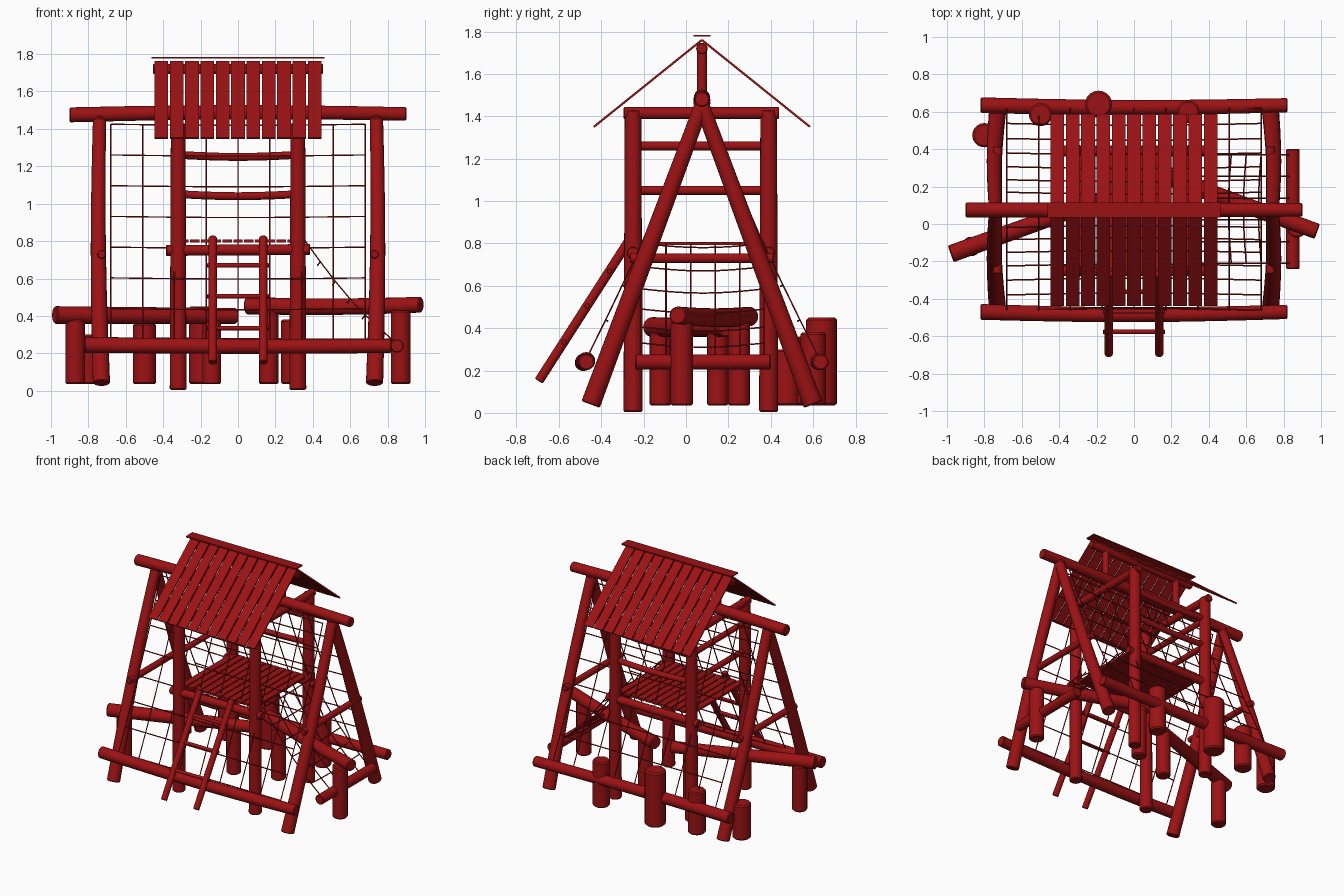
import bpy, bmesh, math
from mathutils import Vector

cube = bpy.data.objects.get("Cube")
if cube:
    bpy.data.objects.remove(cube, do_unlink=True)

paint = bpy.data.materials.new("dark_red")
paint.use_nodes = True
RED = (0.33, 0.006, 0.007, 1)
paint.diffuse_color = RED
paint.node_tree.nodes["Principled BSDF"].inputs["Base Color"].default_value = RED


def finish(name, bm):
    bmesh.ops.recalc_face_normals(bm, faces=bm.faces)
    mesh = bpy.data.meshes.new(name)
    bm.to_mesh(mesh)
    bm.free()
    mesh.materials.append(paint)
    obj = bpy.data.objects.new(name, mesh)
    bpy.context.collection.objects.link(obj)
    return obj


def sweep(bm, a, b, r0, r1, bend, sides, steps):
    """Tapered round bar from a to b, bowed by the bend vector."""
    a, b, bend = Vector(a), Vector(b), Vector(bend)
    turn = (b - a).to_track_quat('Z', 'Y')
    rings = []
    for i in range(steps + 1):
        t = i / steps
        centre = a.lerp(b, t) + bend * math.sin(math.pi * t)
        r = r0 + (r1 - r0) * t
        ring = []
        for k in range(sides):
            ang = math.tau * k / sides
            ring.append(bm.verts.new(centre + turn @ Vector((r * math.cos(ang), r * math.sin(ang), 0))))
        rings.append(ring)
    for low, high in zip(rings, rings[1:]):
        for k in range(sides):
            n = (k + 1) % sides
            bm.faces.new((low[k], low[n], high[n], high[k])).smooth = True
    bm.faces.new(rings[0])
    bm.faces.new(rings[-1])


def log(name, a, b, r0, r1=None, bend=(0, 0, 0)):
    bm = bmesh.new()
    sweep(bm, a, b, r0, r1 or r0, bend, 20, 6)
    # Softened log ends
    rims = [e for e in bm.edges if any(len(f.verts) > 4 for f in e.link_faces)]
    bmesh.ops.bevel(bm, geom=rims, offset=min(r0, r1 or r0) * 0.15, segments=1, affect='EDGES')
    return finish(name, bm)


def plank(name, centre, size, tilt=0):
    bm = bmesh.new()
    bmesh.ops.create_cube(bm, size=1)
    bmesh.ops.scale(bm, vec=size, verts=bm.verts)
    obj = finish(name, bm)
    obj.location = centre
    obj.rotation_euler.x = tilt
    return obj


def net(name, point, across, along, sag):
    """Rope grid on the surface point(u, v), u and v from 0 to 1."""
    bm = bmesh.new()
    for i in range(across + 1):
        u = i / across
        for j in range(6):
            sweep(bm, point(u, j / 6), point(u, (j + 1) / 6), 0.004, 0.004, (0, 0, 0), 6, 1)
    for j in range(along + 1):
        v = j / along
        sweep(bm, point(0, v), point(1, v), 0.004, 0.004, sag, 6, 8)
    return finish(name, bm)


MID = 0.075  # y of the ridge
FRONT, BACK = -0.25, 0.39

# Main ridge beam and the two A-frames
log("ridge_beam", (-0.9, MID, 1.475), (0.9, MID, 1.48), 0.04, 0.036, (0, 0, 0.012))
for s, side in ((-1, "right"), (1, "left")):
    x = 0.73 * s
    log(side + "_front_leg", (x, -0.45, 0.04), (x + 0.01 * s, MID + 0.01, 1.48), 0.046, 0.035, (0.012 * s, 0, 0))
    log(side + "_back_leg", (x, 0.6, 0.04), (x + 0.01 * s, MID - 0.01, 1.48), 0.046, 0.035, (0.012 * s, 0, 0))
    log(side + "_leg_crossbar", (x, -0.265, 0.73), (x, 0.415, 0.73), 0.023)

# Long ground logs
log("front_ground_log", (-0.82, -0.47, 0.245), (0.82, -0.47, 0.24), 0.042, 0.038, (0, -0.015, -0.005))
log("back_ground_log", (-0.82, 0.635, 0.245), (0.82, 0.635, 0.24), 0.042, 0.038, (0, -0.012, 0))

# Tower posts, top beams, platform beams and rails
for s, side in ((-1, "right"), (1, "left")):
    x = 0.32 * s
    for y, end in ((FRONT, "front"), (BACK, "back")):
        log(f"{side}_{end}_tower_post", (x, y, 0.005), (x, y, 1.43), 0.045, 0.039)
    log(side + "_top_beam", (x, -0.295, 1.415), (x, 0.44, 1.415), 0.028)
for y, end in ((FRONT, "front"), (BACK, "back")):
    log(end + "_platform_beam", (-0.385, y, 0.75), (0.385, y, 0.755), 0.029)
for i, z in enumerate((1.05, 1.26), 1):
    log(f"back_rail_{i}", (-0.3, BACK, z), (0.3, BACK, z), 0.021, bend=(0, 0, -0.01))
    log(f"side_rail_{i}", (-0.32, FRONT, z), (-0.32, BACK, z), 0.021)

# Platform boards
for i in range(11):
    plank(f"platform_board_{i + 1}", (-0.29 + 0.058 * i, 0.07, 0.8), (0.05, 0.62, 0.015))

# Roof: king posts, ridge pole, boards and cap
for s, side in ((-1, "right"), (1, "left")):
    log(side + "_king_post", (0.32 * s, MID, 1.48), (0.32 * s, MID, 1.72), 0.024)
log("roof_pole", (-0.455, MID, 1.72), (0.455, MID, 1.72), 0.027)
rise, run = 0.41, 0.51
pitch = math.atan2(rise, run)
for s, side in ((-1, "front"), (1, "back")):
    for i in range(11):
        plank(f"{side}_roof_board_{i + 1}", (0.082 * (i - 5), MID + s * run / 2, 1.76 - rise / 2),
              (0.073, math.hypot(rise, run), 0.01), -s * pitch)
plank("roof_cap", (0, MID, 1.78), (0.925, 0.08, 0.009))

# Ladder
for s, side in ((-1, "right"), (1, "left")):
    log(side + "_ladder_rail", (0.135 * s, -0.695, 0.15), (0.135 * s, -0.265, 0.82), 0.022)
for i, z in enumerate((0.335, 0.505, 0.67), 1):
    y = -0.695 + (z - 0.15) * 0.43 / 0.67
    log(f"ladder_rung_{i}", (-0.165, y, z), (0.165, y, z), 0.012)

# Balance logs and the stumps that carry them
log("right_balance_log", (-0.98, -0.16, 0.405), (-0.01, 0.19, 0.4), 0.047, 0.042)
log("left_balance_log", (0.98, -0.04, 0.46), (0.045, 0.3, 0.455), 0.042, 0.046, (0, 0, -0.008))
STUMPS = {  # x, y, top, radius
    "right_outer_stump": (-0.87, -0.12, 0.38, 0.052),
    "right_inner_stump": (-0.14, 0.15, 0.38, 0.05),
    "left_outer_stump": (0.87, -0.02, 0.43, 0.053),
    "left_inner_stump": (0.165, 0.25, 0.43, 0.052),
    "low_step_stump": (-0.8, 0.475, 0.3, 0.065),
    "middle_step_stump": (-0.5, 0.585, 0.36, 0.062),
    "tall_step_stump": (-0.19, 0.64, 0.45, 0.073),
    "end_step_stump": (0.29, 0.6, 0.38, 0.06),
}
for name, (x, y, top, r) in STUMPS.items():
    log(name, (x, y, 0.035), (x, y, top), r)


# Climbing nets on both slopes
def slope_point(s, foot):
    def point(u, v):
        z = 1.425 - 1.15 * v
        y = MID + s * 0.03 + (foot - MID - s * 0.03) * v
        return (-0.68 + 1.36 * u, y - s * 0.02 * math.sin(math.pi * v), z)
    return point


net("front_climbing_net", slope_point(-1, -0.46), 8, 7, (0, 0.01, -0.006))
net("back_climbing_net", slope_point(1, 0.62), 8, 7, (0, -0.01, -0.006))

# Scramble net from the platform down to its own ground log
log("scramble_net_log", (0.85, -0.24, 0.24), (0.85, 0.4, 0.24), 0.036)


def scramble_point(u, v):
    return (0.36 + 0.48 * v, -0.21 + 0.58 * u, 0.8 - 0.54 * v - 0.04 * math.sin(math.pi * v))


net("scramble_net", scramble_point, 5, 6, (-0.015, 0, -0.02))
